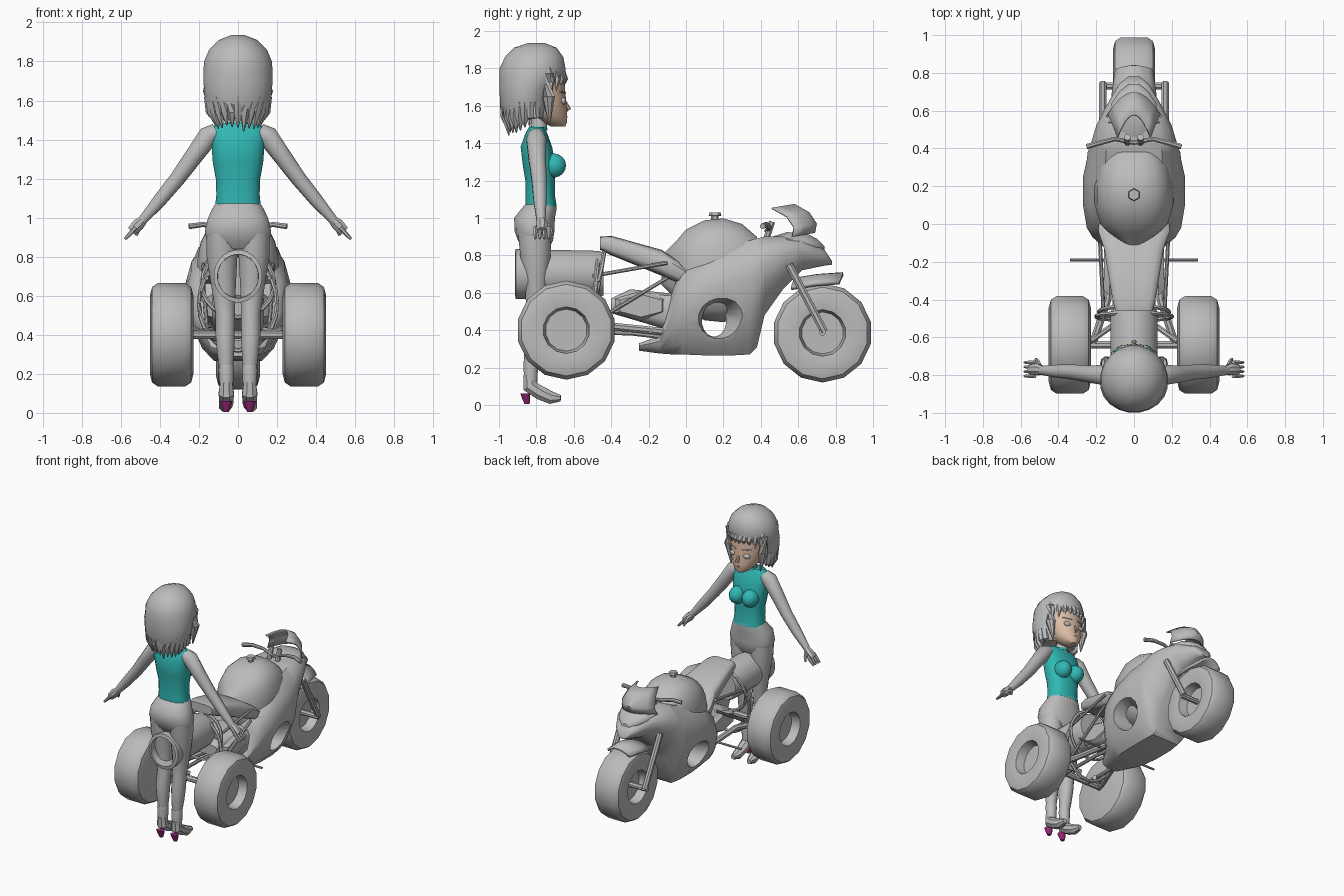
import bpy, bmesh, math, random
from mathutils import Vector

random.seed(4)
cube = bpy.data.objects.get("Cube")
if cube:
    bpy.data.objects.remove(cube, do_unlink=True)
parts = []


def material(name, color):
    m = bpy.data.materials.new(name)
    m.use_nodes = True
    m.diffuse_color = (*color, 1)
    for node in m.node_tree.nodes:
        if node.type == 'BSDF_PRINCIPLED':
            node.inputs["Base Color"].default_value = (*color, 1)
    return m


grey = material("plain grey", (.5, .5, .5))
teal = material("teal cloth", (.03, .48, .46))
skin = material("face skin", (.72, .5, .37))
magenta = material("magenta heel", (.3, .02, .17))
lip_color = material("lip red", (.32, .1, .09))


def finish(name, bm, mat):
    bmesh.ops.recalc_face_normals(bm, faces=bm.faces)
    mesh = bpy.data.meshes.new(name)
    bm.to_mesh(mesh)
    bm.free()
    obj = bpy.data.objects.new(name, mesh)
    bpy.context.collection.objects.link(obj)
    mesh.materials.append(mat)
    parts.append(obj)
    return obj


def section(n=16, power=2.0):
    """Unit superellipse: power 2 is round, higher is boxier."""
    out = []
    for i in range(n):
        a = math.tau * (i + .5) / n
        c, s = math.cos(a), math.sin(a)
        out.append((math.copysign(abs(c) ** (2 / power), c),
                    math.copysign(abs(s) ** (2 / power), s)))
    return out


def skin_loops(name, loops, mat):
    bm = bmesh.new()
    rows = [[bm.verts.new(p) for p in loop] for loop in loops]
    n = len(rows[0])
    for a, b in zip(rows, rows[1:]):
        for i in range(n):
            bm.faces.new((a[i], a[(i + 1) % n], b[(i + 1) % n], b[i]))
    bm.faces.new(rows[0])
    bm.faces.new(rows[-1])
    return finish(name, bm, mat)


def loft(name, axis, rings, mat=grey, shape=None):
    """Rings hold position along axis, centre u, v and radius u, v."""
    shape = shape or section()
    place = {'x': lambda a, u, v: (a, u, v), 'y': lambda a, u, v: (u, a, v),
             'z': lambda a, u, v: (u, v, a)}[axis]
    return skin_loops(name, [[place(a, cu + ru * u, cv + rv * v) for u, v in shape]
                             for a, cu, cv, ru, rv in rings], mat)


def tube(name, points, radii, mat=grey, n=8):
    pts = [Vector(p) for p in points]
    if not isinstance(radii, (list, tuple)):
        radii = [radii] * len(pts)
    loops = []
    for i, p in enumerate(pts):
        tangent = pts[min(i + 1, len(pts) - 1)] - pts[max(i - 1, 0)]
        q = tangent.to_track_quat('Z', 'Y')
        loops.append([p + q @ Vector((radii[i] * u, radii[i] * v, 0)) for u, v in section(n)])
    return skin_loops(name, loops, mat)


def ball(name, center, size, mat=grey):
    x, y, z = center
    rings = []
    for i in range(9):
        a = math.pi * (.04 + .92 * i / 8)
        r = math.sin(a)
        rings.append((z - size[2] * math.cos(a), x, y, size[0] * r, size[1] * r))
    return loft(name, 'z', rings, mat)


def sheet(name, rows, sweep, drop, thick):
    """Curved plate: each row is y, z and half width."""
    bm = bmesh.new()
    steps = [i / 4 for i in range(-4, 5)]
    grid = [[bm.verts.new((w * t, y - sweep * t * t, z - drop * t * t)) for t in steps]
            for y, z, w in rows]
    for a, b in zip(grid, grid[1:]):
        for i in range(len(steps) - 1):
            bm.faces.new((a[i], a[i + 1], b[i + 1], b[i]))
    obj = finish(name, bm, grey)
    obj.modifiers.new("thickness", 'SOLIDIFY').thickness = thick


def hoop(name, y, z, rx, rz, lean, r):
    path = [(rx * math.cos(a), y + lean * math.sin(a), z + rz * math.sin(a))
            for a in (math.tau * i / 24 for i in range(25))]
    tube(name, path, r, n=6)


# Wheels: dished outside, the rear pair closed on the inside
half_tyre = [(.07, .265), (.1, .245), (.112, .2), (.1, .125), (.035, .112)]
for s, side in ((1, "left"), (-1, "right")):
    profile = [(-.112, .2), (-.1, .245), (-.07, .265)] + half_tyre
    loft(side + "_rear_wheel", 'x', [(s * (.34 + x), -.64, .4, r, r) for x, r in profile],
         shape=section(14))
profile = [(-x, r) for x, r in reversed(half_tyre)] + half_tyre
loft("front_wheel", 'x', [(x, .73, .385, r, r) for x, r in profile], shape=section(14))

# Fairing: lofted sections, broad above and narrow at the belly
half = [(.45, -1), (.68, -.75), (.9, -.25), (1, .35), (.88, .75), (.6, 1)]
fairing_shape = half + [(-u, v) for u, v in reversed(half)]
stations = [(-.25, .29, .33, .08), (-.14, .275, .37, .14), (-.07, .27, .62, .22),
            (-.02, .27, .73, .25), (.1, .265, .79, .27), (.25, .265, .85, .27),
            (.34, .27, .88, .25), (.38, .31, .89, .245), (.42, .48, .9, .23),
            (.52, .62, .9, .2), (.62, .72, .89, .15), (.74, .745, .83, .08),
            (.78, .75, .77, .03)]
fairing = loft("fairing", 'y', [(y, 0, (lo + hi) / 2, w, (hi - lo) / 2)
                                for y, lo, hi, w in stations], shape=fairing_shape)
cutter = loft("air_duct_cutter", 'x', [(-.32, .22, .46, .17, .13), (-.13, .15, .45, .065, .085),
                                       (.13, .15, .45, .065, .085), (.32, .22, .46, .17, .13)])
cutter.hide_render = True
cut = fairing.modifiers.new("air duct", 'BOOLEAN')
cut.operation, cut.object, cut.solver = 'DIFFERENCE', cutter, 'EXACT'
bpy.context.view_layer.objects.active = fairing
bpy.ops.object.modifier_apply(modifier=cut.name)
parts.remove(cutter)
bpy.data.objects.remove(cutter, do_unlink=True)

# Tank, cap, seat and nose
loft("fuel_tank", 'y', [(y, 0, .72, w, top - .72) for y, w, top in (
    (-.13, .03, .8), (-.05, .13, .88), (0, .18, .94), (.1, .21, .99), (.2, .21, 1),
    (.3, .19, .97), (.38, .16, .9))], shape=section(20, 2.6))
loft("tank_cap", 'z', [(.98, 0, .155, .02, .02), (1.01, 0, .155, .02, .02),
                       (1.012, 0, .155, .034, .034), (1.03, 0, .155, .03, .03)], shape=section(6))
loft("seat", 'y', [(y, 0, (lo + hi) / 2, w, (hi - lo) / 2) for y, lo, hi, w in (
    (-.46, .83, .9, .1), (-.4, .8, .905, .115), (-.13, .69, .83, .16),
    (-.04, .65, .77, .19), (0, .66, .73, .19))], shape=section(16, 4))
loft("headlight", 'y', [(.46, 0, .87, .07, .03), (.54, 0, .88, .14, .045), (.64, 0, .87, .12, .05),
                        (.7, 0, .85, .08, .04), (.74, 0, .83, .03, .02)])
sheet("windscreen", [(.58, 1.075, .09), (.66, 1.03, .12), (.7, .97, .14), (.69, .92, .15)],
      .12, .02, .01)
sheet("front_fender", [(.58, .68, .11), (.7, .7, .12), (.84, .71, .1)], .02, .05, .02)

# Engine, frame and exhaust
loft("engine", 'y', [(-.4, 0, .53, .1, .04), (-.3, 0, .54, .13, .08), (-.1, 0, .5, .16, .1),
                     (0, 0, .5, .16, .12)], shape=section(12, 4))
loft("exhaust_can", 'y', [(-.44, 0, .7, .115, .115), (-.47, 0, .7, .125, .125),
                          (-.91, 0, .7, .125, .135), (-.915, 0, .7, .105, .112),
                          (-.5, 0, .7, .1, .1)], shape=section(24))
hoop("upper_hoop", -.465, .66, .185, .17, .03, .012)
hoop("lower_hoop", -.49, .56, .2, .24, .02, .012)
tube("rear_axle", [(-.25, -.64, .4), (.25, -.64, .4)], .022)
tube("foot_peg_bar", [(-.34, -.19, .39), (.34, -.19, .39)], .008)
for s, side in ((1, "left"), (-1, "right")):
    tube(side + "_seat_rail", [(s * .16, -.5, .69), (s * .18, -.1, .76)], .011)
    tube(side + "_frame_rail", [(s * .16, -.48, .45), (s * .18, -.1, .68)], .011)
    tube(side + "_swingarm", [(s * .12, 0, .38), (s * .14, -.4, .42), (s * .22, -.64, .4)], .022)
    tube(side + "_lower_strut", [(s * .1, 0, .35), (s * .1, -.3, .385), (s * .1, -.64, .39)], .014)
    tube(side + "_cross_strut", [(s * .06, -.5, .36), (s * .23, -.62, .43)], .016)
    loft(side + "_side_panel", 'x', [(s * .13, -.24, .53, .16, .08), (s * .16, -.24, .53, .13, .06)],
         shape=section(6, 2))
    # Steering
    tube(side + "_fork", [(s * .165, .55, .75), (s * .165, .74, .39)], .022)
    tube(side + "_handlebar", [(0, .43, .93), (s * .1, .45, .95), (s * .18, .43, .965),
                               (s * .25, .41, .955)], [.012, .012, .014, .015])
    tube(side + "_bar_clamp", [(s * .035, .42, .86), (s * .035, .46, .98)], .018)
    tube(side + "_fork_axle", [(0, .73, .39), (s * .18, .73, .39)], .02)

# Rider body
loft("torso", 'z', [(1.06, 0, -.775, .118, .085), (1.12, 0, -.78, .112, .08),
                    (1.2, 0, -.78, .115, .08), (1.28, 0, -.785, .13, .088),
                    (1.38, 0, -.8, .138, .085), (1.45, 0, -.8, .142, .06),
                    (1.485, 0, -.8, .11, .04)], teal, section(20, 2.4))
loft("neck", 'z', [(1.46, 0, -.79, .05, .045), (1.5, 0, -.785, .04, .042), (1.6, 0, -.78, .04, .042)])
loft("collar", 'z', [(1.47, 0, -.79, .058, .05), (1.49, 0, -.788, .048, .046)], teal)
loft("hips", 'z', [(.84, 0, -.8, .12, .07), (.88, 0, -.805, .16, .095), (.93, 0, -.81, .172, .108),
                   (1, 0, -.81, .155, .11), (1.05, 0, -.785, .13, .095),
                   (1.075, 0, -.775, .115, .083)], shape=section(20, 2.3))
for s, side in ((1, "left"), (-1, "right")):
    ball(side + "_bust", (s * .055, -.71, 1.28), (.06, .07, .065), teal)
    loft(side + "_leg", 'z', [(z, s * x, y, rx, ry) for z, x, y, rx, ry in (
        (.92, .083, -.81, .082, .09), (.8, .082, -.805, .08, .083), (.65, .074, -.8, .064, .062),
        (.5, .065, -.805, .05, .05), (.4, .066, -.82, .05, .055), (.3, .063, -.825, .044, .045),
        (.2, .06, -.83, .032, .032))])
    loft(side + "_boot_cuff", 'z', [(.12, s * .06, -.83, .034, .036), (.22, s * .06, -.83, .04, .04),
                                    (.245, s * .06, -.83, .037, .037)])
    tube(side + "_boot", [(s * .06, -.84, .16), (s * .06, -.835, .1), (s * .06, -.78, .065),
                          (s * .065, -.72, .038), (s * .068, -.67, .036)], [.033, .042, .04, .036, .018])
    loft(side + "_heel", 'z', [(.005, s * .06, -.85, .014, .014), (.035, s * .06, -.855, .025, .022),
                               (.06, s * .06, -.86, .032, .025)], magenta)
    tube(side + "_arm", [(s * .11, -.8, 1.44), (s * .15, -.8, 1.42), (s * .23, -.795, 1.31),
                         (s * .31, -.785, 1.2), (s * .4, -.78, 1.09), (s * .49, -.775, .985)],
         [.045, .055, .047, .041, .036, .024], n=12)
    tube(side + "_palm", [(s * .48, -.775, .995), (s * .51, -.77, .965), (s * .545, -.77, .93)],
         [.022, .033, .028])
    for k in range(4):
        y = -.805 + .024 * k
        tube(side + "_finger", [(s * .525, y, .95), (s * .555, y, .915), (s * .58, y, .89)],
             [.012, .011, .007], n=6)
    tube(side + "_thumb", [(s * .5, -.75, .97), (s * .51, -.725, .94), (s * .52, -.715, .91)],
         [.013, .011, .007], n=6)

# Head and face
loft("face", 'z', [(1.49, 0, -.685, .03, .04), (1.51, 0, -.7, .06, .065), (1.55, 0, -.73, .095, .095),
                   (1.61, 0, -.75, .12, .113), (1.68, 0, -.76, .13, .115), (1.77, 0, -.76, .13, .11)],
     skin, section(20))
tube("nose", [(0, -.645, 1.62), (0, -.625, 1.58), (0, -.64, 1.57)], [.008, .013, .008], skin)
ball("lips", (0, -.645, 1.54), (.022, .012, .009), lip_color)
for s, side in ((1, "left"), (-1, "right")):
    ball(side + "_eye", (s * .055, -.657, 1.625), (.03, .016, .02))
    tube(side + "_eyebrow", [(s * .025, -.645, 1.67), (s * .09, -.672, 1.675)], .005, n=6)

# Hair: smooth cap with tapering locks along the hem and fringe
loft("hair", 'z', [(1.535, 0, -.86, .145, .11), (1.6, 0, -.855, .17, .14), (1.7, 0, -.845, .18, .155),
                   (1.735, 0, -.825, .18, .175), (1.8, 0, -.82, .176, .178), (1.86, 0, -.812, .15, .158),
                   (1.91, 0, -.805, .1, .115), (1.935, 0, -.8, .035, .045)], shape=section(20))
for i in range(17):
    a = math.pi * (.88 + 1.24 * i / 16)
    x, y = math.cos(a), math.sin(a)
    tip = 1.5 + .05 * y + random.uniform(-.02, .02)
    tube("hair_lock", [(.145 * x, -.85 + .115 * y, 1.62), (.14 * x, -.85 + .115 * y, 1.54),
                       (.12 * x, -.85 + .1 * y, tip)], [.03, .026, .003], n=6)
for i in range(9):
    x = (i - 4) / 4
    y = -.66 - .07 * x * x
    tube("fringe_lock", [(.14 * x, y - .01, 1.8), (.14 * x, y + .01, 1.74),
                         (.14 * x, y + .005, 1.695 - .06 * abs(x) ** 4)], [.02, .02, .003], n=6)
for s in (-1, 1):
    tube("side_lock", [(s * .14, -.74, 1.77), (s * .145, -.735, 1.65), (s * .125, -.73, 1.5)],
         [.035, .035, .004])

# Smooth shading with crisp edges
bpy.ops.object.select_all(action='DESELECT')
for obj in parts:
    obj.select_set(True)
bpy.context.view_layer.objects.active = parts[0]
bpy.ops.object.shade_smooth_by_angle(angle=math.radians(40))
